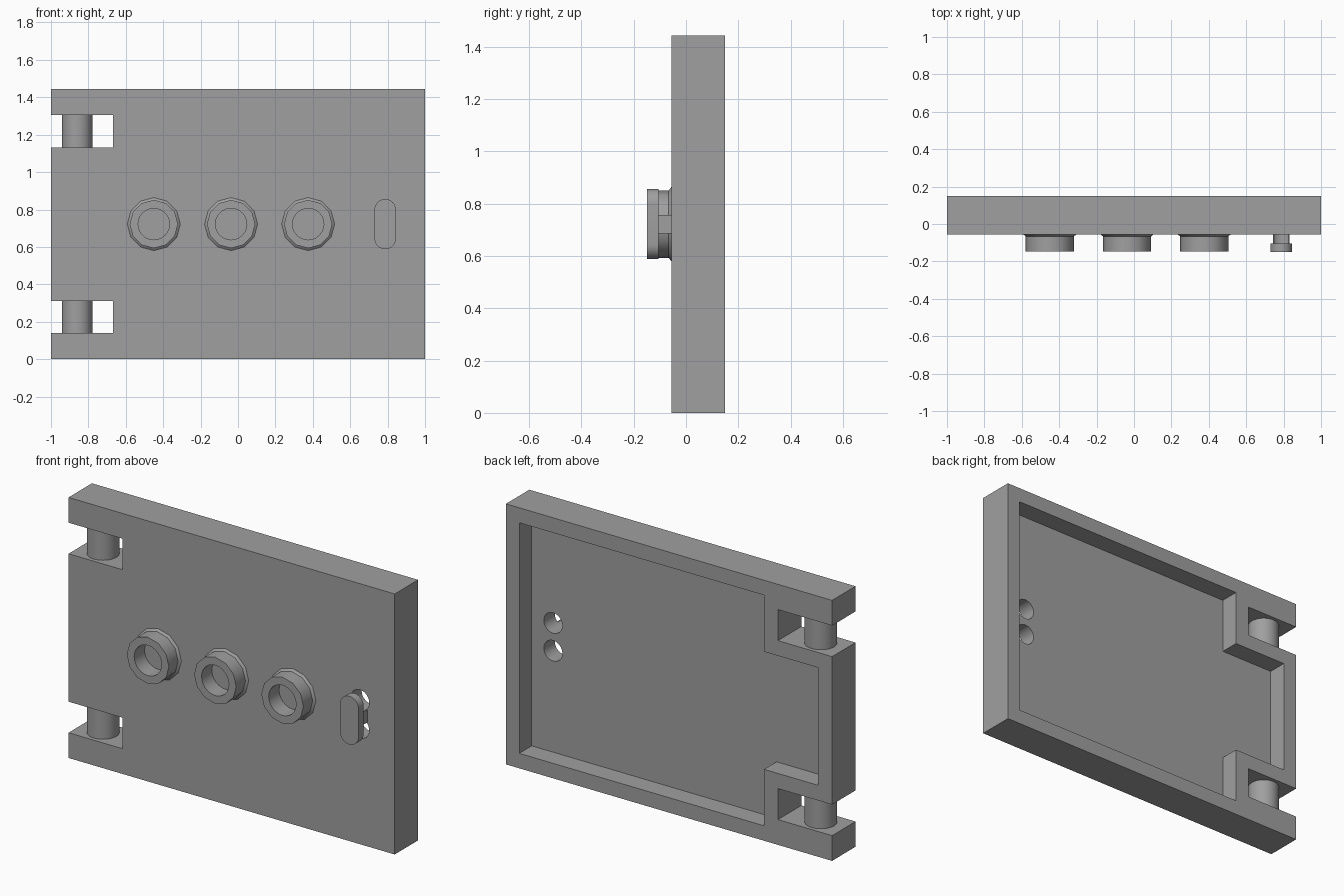
import bpy, bmesh, math
from mathutils import Vector

cube = bpy.data.objects.get("Cube")
if cube:
    bpy.data.objects.remove(cube, do_unlink=True)

grey = bpy.data.materials.new("mid grey")
grey.use_nodes = True
colour = (0.35, 0.35, 0.35, 1)
grey.diffuse_color = colour
grey.node_tree.nodes["Principled BSDF"].inputs["Base Color"].default_value = colour

HEIGHT, MID = 1.444, 0.722
FRONT, BACK, FLOOR = -0.056, 0.149, 0.04


def loft(name, rings):
    """Solid through matching closed rings of 3D points, with end caps."""
    bm = bmesh.new()
    loops = [[bm.verts.new(p) for p in ring] for ring in rings]
    n = len(loops[0])
    for a, b in zip(loops, loops[1:]):
        for i in range(n):
            j = (i + 1) % n
            bm.faces.new((a[i], a[j], b[j], b[i]))
    bm.faces.new(loops[0][::-1])
    bm.faces.new(loops[-1])
    bmesh.ops.recalc_face_normals(bm, faces=bm.faces)
    mesh = bpy.data.meshes.new(name)
    bm.to_mesh(mesh)
    bm.free()
    obj = bpy.data.objects.new(name, mesh)
    mesh.materials.append(grey)
    bpy.context.collection.objects.link(obj)
    return obj


def prism(name, outline, y0, y1):
    return loft(name, [[(x, y, z) for x, z in outline] for y in (y0, y1)])


def circle(x, z, r, n, start=0.0, sweep=2 * math.pi):
    return [(x + r * math.cos(start + sweep * i / n),
             z + r * math.sin(start + sweep * i / n)) for i in range(n)]


def mirrored(upper):
    """Complete an outline with its reflection below mid height."""
    return upper + [(x, 2 * MID - z) for x, z in reversed(upper)]


def activate(obj):
    bpy.ops.object.select_all(action="DESELECT")
    obj.select_set(True)
    bpy.context.view_layer.objects.active = obj


def cut(obj, cutter):
    mod = obj.modifiers.new("cut", "BOOLEAN")
    mod.operation = "DIFFERENCE"
    mod.solver = "EXACT"
    mod.object = cutter
    activate(obj)
    bpy.ops.object.modifier_apply(modifier=mod.name)


def smooth(obj):
    activate(obj)
    bpy.ops.object.shade_smooth_by_angle(angle=math.radians(35))


def discard(obj):
    bpy.data.objects.remove(obj, do_unlink=True)


# Door panel with two hinge notches
panel = prism("door_panel", mirrored([
    (1, HEIGHT), (-1, HEIGHT), (-1, 1.304), (-0.668, 1.304),
    (-0.668, 1.132), (-1, 1.132)]), FRONT, BACK)

# Hollow back following the outline, leaving an even rim
pocket = prism("pocket_cutter", mirrored([
    (0.918, HEIGHT - 0.083), (-0.583, HEIGHT - 0.083),
    (-0.583, 1.048), (-0.915, 1.048)]), FLOOR, BACK + 0.1)
cut(panel, pocket)
discard(pocket)

# Handle: rounded grip on a narrow stem
HX, HR, HZ = 0.787, 0.057, 0.077
grip = prism("handle_grip",
             circle(HX, MID + HZ, HR, 16, 0, math.pi) + [(HX - HR, MID + HZ)]
             + circle(HX, MID - HZ, HR, 16, math.pi, math.pi) + [(HX + HR, MID - HZ)],
             -0.149, -0.105)
smooth(grip)
stem = prism("handle_stem", [(HX + sx * 0.045, MID + sz * 0.035)
             for sx, sz in ((1, 1), (-1, 1), (-1, -1), (1, -1))], -0.106, FRONT + 0.002)

# Round holes through the panel behind the grip ends
for side in (1, -1):
    hole = prism("hole_cutter", circle(HX, MID + side * HZ, HR, 32), -0.105, 0.1)
    cut(panel, hole)
    cut(stem, hole)
    discard(hole)
smooth(panel)
smooth(stem)

# Three hollow studs with flared feet
for label, x in (("left", 0.375), ("middle", -0.037), ("right", -0.45)):
    profile = ((FRONT + 0.001, 0.143), (-0.066, 0.129), (-0.147, 0.129))
    stud = loft("stud_" + label,
                [[(px, y, pz) for px, pz in circle(x, MID, r, 12)] for y, r in profile])
    bore = prism("bore_cutter", circle(x, MID, 0.084, 24), -0.2, 0)
    cut(stud, bore)
    discard(bore)
    smooth(stud)

# Hinge pins across the notches
for label, z0, z1 in (("lower", 0.135, 0.317), ("upper", 1.127, 1.309)):
    pin = loft("hinge_pin_" + label,
               [[(px, py, z) for px, py in circle(-0.86, 0.047, 0.082, 32)]
                for z in (z0, z1)])
    smooth(pin)
